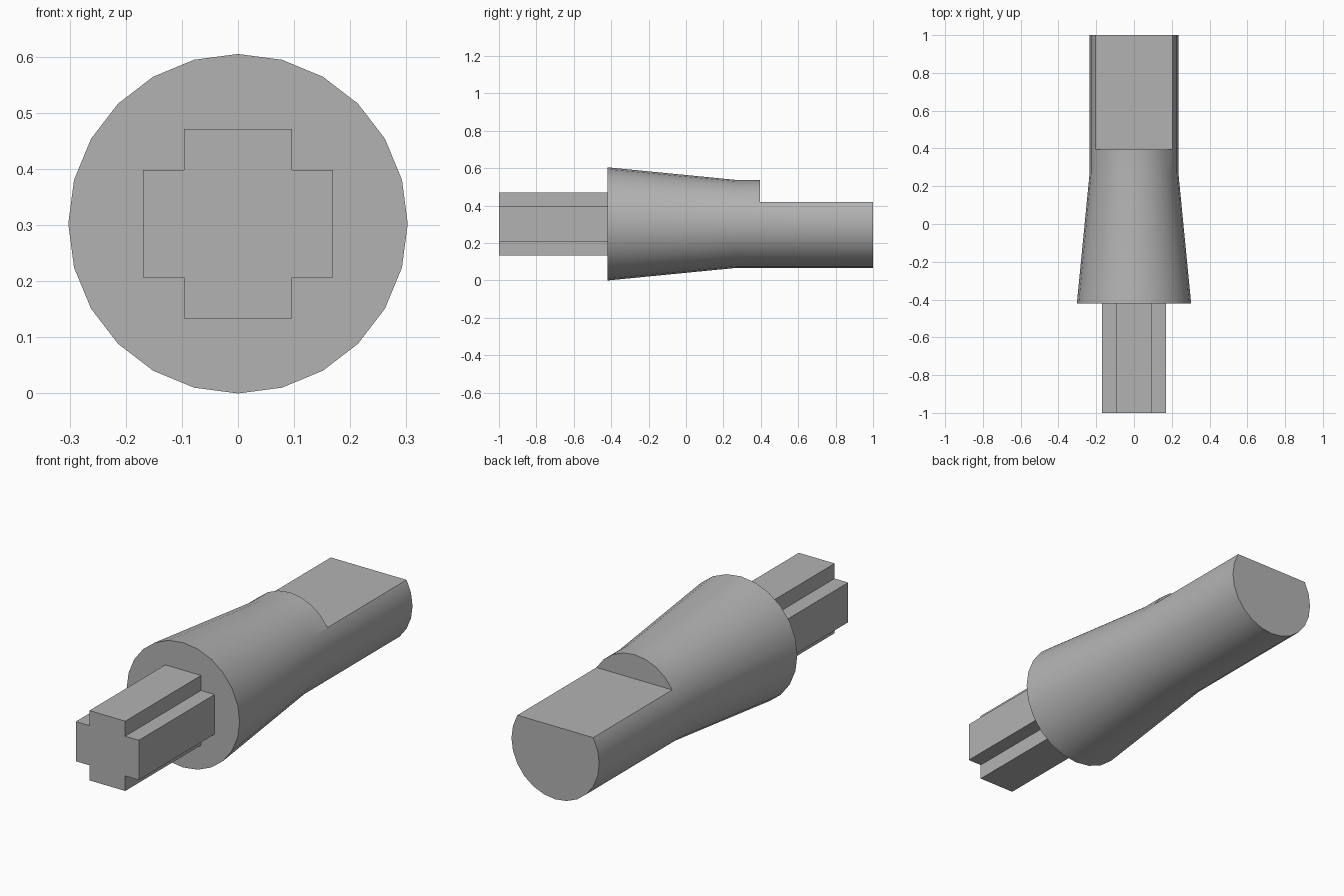
import bpy
import bmesh
import math
from mathutils import Vector

if "Cube" in bpy.data.objects:
    bpy.data.objects.remove(bpy.data.objects["Cube"])

SIDES = 24
AXIS_Z = 0.3025

grey = bpy.data.materials.new("plain_grey")
grey.use_nodes = True
colour = (0.45, 0.45, 0.45, 1)
grey.diffuse_color = colour
grey.node_tree.nodes["Principled BSDF"].inputs["Base Color"].default_value = colour


def loft(name, sections):
    """Join matching loops of points along y and cap both ends."""
    bm = bmesh.new()
    loops = [[bm.verts.new(p) for p in section] for section in sections]
    for a, b in zip(loops, loops[1:]):
        for i in range(len(a)):
            j = (i + 1) % len(a)
            bm.faces.new((a[i], a[j], b[j], b[i]))
    bm.faces.new(loops[0])
    bm.faces.new(loops[-1])
    bmesh.ops.recalc_face_normals(bm, faces=bm.faces)
    mesh = bpy.data.meshes.new(name)
    bm.to_mesh(mesh)
    bm.free()
    mesh.materials.append(grey)
    obj = bpy.data.objects.new(name, mesh)
    bpy.context.collection.objects.link(obj)
    return obj


def ring(radius, y):
    angles = [math.tau * i / SIDES for i in range(SIDES)]
    return [Vector((radius * math.cos(a), y, AXIS_Z + radius * math.sin(a)))
            for a in angles]


def outline(points, y):
    return [Vector((x, y, AXIS_Z + z)) for x, z in points]


# Tapered round body running into a straight shaft
body = loft("tapered_shaft", [ring(0.3025, -0.42), ring(0.235, 0.27), ring(0.235, 1.0)])

# Flat cut along the top of the shaft's rear end
box = [(-0.4, 0.118), (0.4, 0.118), (0.4, 0.5), (-0.4, 0.5)]
cutter = loft("flat_cutter", [outline(box, 0.395), outline(box, 1.2)])
cutter.hide_render = True
cut = body.modifiers.new("flat", "BOOLEAN")
cut.operation = "DIFFERENCE"
cut.solver = "EXACT"
cut.object = cutter
bpy.context.view_layer.objects.active = body
bpy.ops.object.modifier_apply(modifier=cut.name)
bpy.data.objects.remove(cutter)

# Smooth round sides, sharp rims and flats
bpy.ops.object.select_all(action="DESELECT")
body.select_set(True)
bpy.ops.object.shade_smooth_by_angle(angle=math.radians(30))

# Cross-shaped peg at the front
OUT, IN = 0.169, 0.096
quarter = [(OUT, IN), (IN, IN), (IN, OUT)]
cross = []
for turn in range(4):
    for x, z in quarter:
        for _ in range(turn):
            x, z = -z, x
        cross.append((x, z))
loft("cross_peg", [outline(cross, -1.0), outline(cross, -0.415)])
